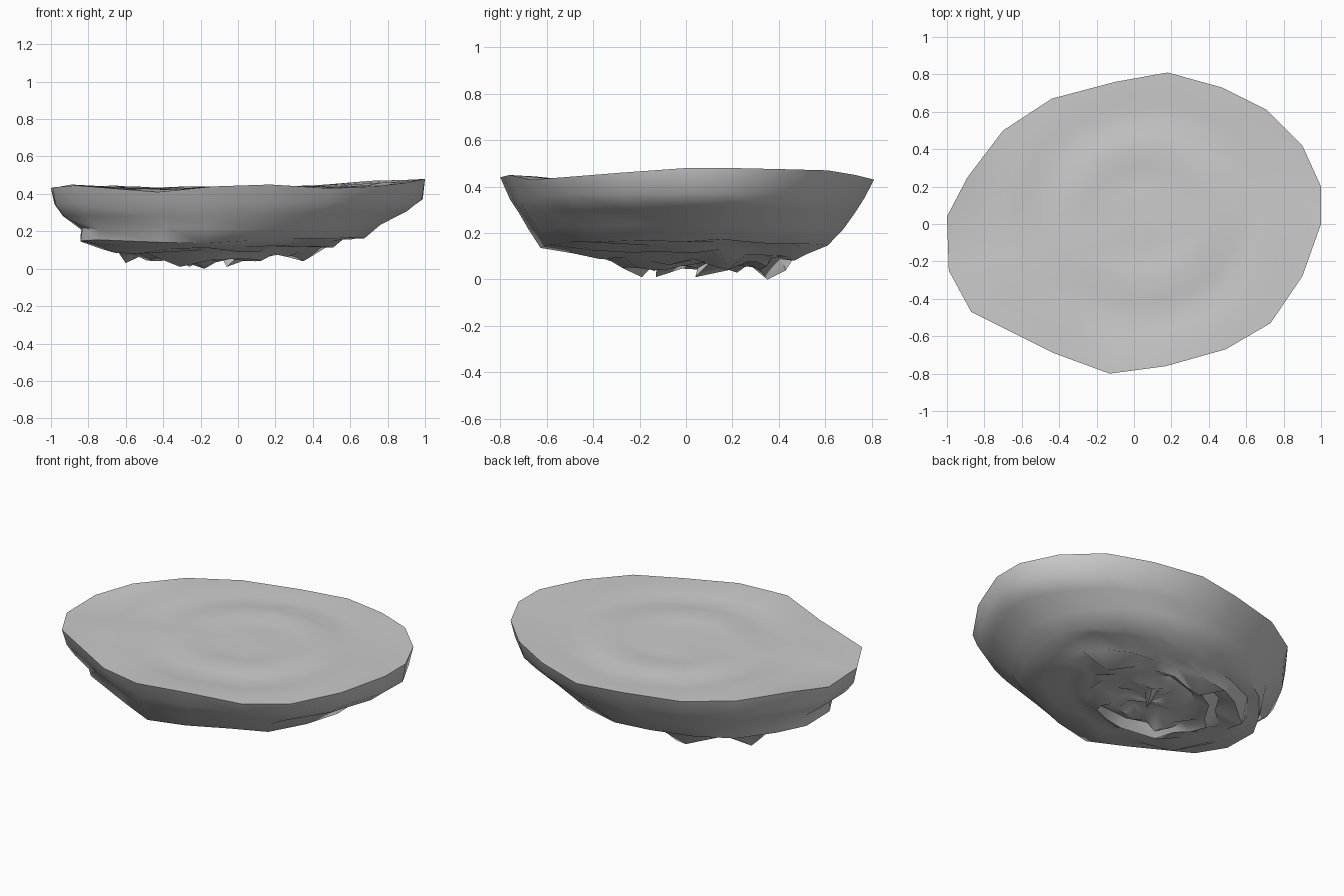
import bpy, bmesh, math, random
from mathutils import Vector

if "Cube" in bpy.data.objects:
    bpy.data.objects.remove(bpy.data.objects["Cube"])

random.seed(7)

# Rim outline of the plateau: x, y, z
RIM = [(1, .20, .48), (.90, .42, .475), (.71, .61, .47), (.47, .73, .45),
       (.18, .81, .43), (-.10, .76, .43), (-.44, .67, .43), (-.70, .50, .44),
       (-.89, .25, .45), (-1, .04, .43), (-.99, -.25, .435), (-.87, -.47, .445),
       (-.43, -.69, .41), (-.13, -.80, .44), (.17, -.76, .45), (.49, -.67, .43),
       (.73, -.53, .44), (.90, -.28, .46), (1, 0, .48)]
N = len(RIM)

bm = bmesh.new()


def ring(cx, cy, sx, sy, height, jitter=0.0, zjit=0.0):
    """A scaled copy of the rim; height is a function of (x, y, rim z)."""
    out = []
    for x, y, z in RIM:
        k = 1 + random.uniform(-jitter, jitter)
        px, py = cx + x * sx * k, cy + y * sy * k
        h = height(px, py, z) + random.uniform(-zjit, zjit)
        out.append(bm.verts.new((px, py, max(h, .02))))
    return out


def bridge(a, b):
    for i in range(N):
        j = (i + 1) % N
        bm.faces.new((a[i], a[j], b[j], b[i]))


def cap(a, point):
    c = bm.verts.new(point)
    for i in range(N):
        bm.faces.new((a[i], a[(i + 1) % N], c))


def top_height(x, y, z):
    r = math.hypot(x - .05, y - .05)
    return .432 + .008 * math.cos(r * 17) + (z - .44) * min(r, 1) ** 2


# Gently rippled top
rim = ring(0, 0, 1, 1, lambda x, y, z: z)
prev = rim
for s in (.86, .76, .66, .56, .46, .34, .2):
    cur = ring(.05 * (1 - s), .05 * (1 - s), s, s, top_height)
    bridge(prev, cur)
    prev = cur
cap(prev, (.05, .05, .44))

# Sloping side walls, steep at the foot
prev = rim
walls = [(0, 0, .985, .95, .345, .004), (-.02, 0, .92, .90, .285, .01),
         (-.05, .0, .80, .84, .215, .015), (-.075, .0, .765, .765, .145, .025)]
for cx, cy, sx, sy, h, jit in walls:
    cur = ring(cx, cy, sx, sy,
               lambda x, y, z, h=h: h + .025 * max(x, 0), jit, jit * .5)
    bridge(prev, cur)
    prev = cur

# Ragged, terraced underside
under = []
for s, h in ((.84, .12), (.72, .095), (.62, .10), (.50, .055),
             (.42, .085), (.30, .05), (.17, .075)):
    cur = ring(-.08, .03, .77 * s, .74 * s,
               lambda x, y, z, h=h: h + .06 * max(x, 0), .07, .016)
    bridge(prev, cur)
    under += cur
    prev = cur
cap(prev, (-.08, .05, .05))

# Hanging rock points
for p in ((-.31, -.19, .01), (-.26, -.13, .01), (-.18, .35, 0), (-.06, .04, .01),
          (-.60, .22, .03), (-.30, .43, .04), (.35, .18, .04), (.12, -.14, .04),
          (-.55, -.33, .08)):
    v = min(under, key=lambda q: (q.co.xy - Vector(p[:2])).length)
    v.co = p
    under.remove(v)

bmesh.ops.recalc_face_normals(bm, faces=bm.faces)
mesh = bpy.data.meshes.new("floating_rock_island")
bm.to_mesh(mesh)
bm.free()
island = bpy.data.objects.new("floating_rock_island", mesh)
bpy.context.collection.objects.link(island)
bpy.context.view_layer.objects.active = island
island.select_set(True)
bpy.ops.object.shade_smooth_by_angle(angle=math.radians(45))
